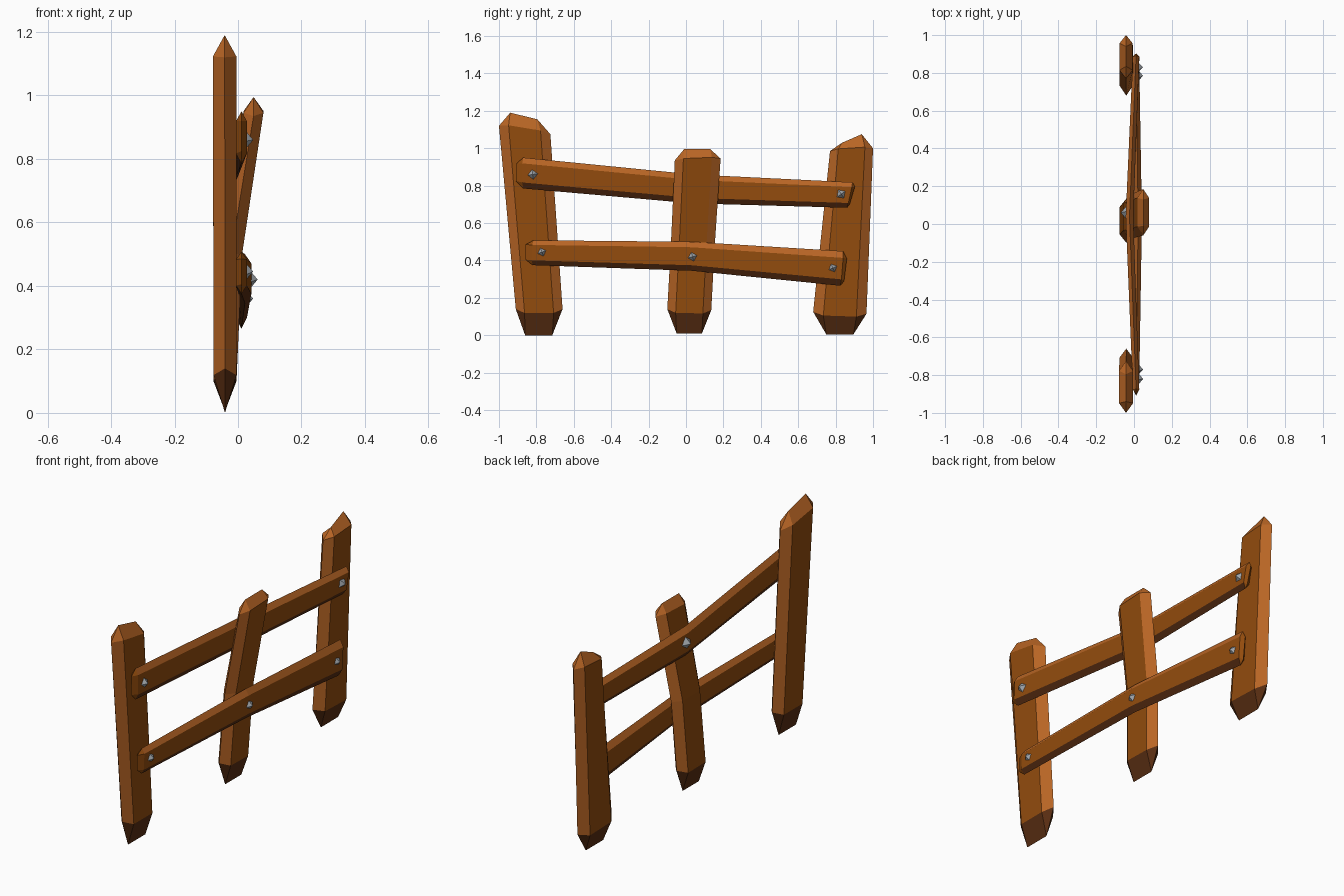
import bpy, bmesh, math
from mathutils import Vector, Matrix

if "Cube" in bpy.data.objects:
    bpy.data.objects.remove(bpy.data.objects["Cube"])


def material(name, rgb):
    m = bpy.data.materials.new(name)
    m.diffuse_color = (*rgb, 1)
    m.use_nodes = True
    m.node_tree.nodes["Principled BSDF"].inputs["Base Color"].default_value = m.diffuse_color
    return m


woods = [material("mid_brown_wood", (0.29, 0.072, 0.004)),
         material("light_brown_wood", (0.48, 0.13, 0.018)),
         material("dark_brown_wood", (0.10, 0.027, 0.006))]
MID, LIGHT, DARK = range(3)
iron = material("grey_iron", (0.36, 0.39, 0.42))

# Colours: the two narrow sides along edge a, along edge b, start wedge, end wedge
POST = (LIGHT, LIGHT, DARK, LIGHT)
RAIL = (DARK, LIGHT, MID, MID)


def finish(name, bm, mats):
    bmesh.ops.recalc_face_normals(bm, faces=bm.faces[:])
    me = bpy.data.meshes.new(name)
    bm.to_mesh(me)
    bm.free()
    for m in mats:
        me.materials.append(m)
    ob = bpy.data.objects.new(name, me)
    bpy.context.collection.objects.link(ob)


def plank(name, colours, start, stations, end):
    """Six-sided plank: each station is (x, half thickness, edge a, edge b) with
    edges as (y, z); start and end are the two (y, z) points of the end ridges."""
    side_a, side_b, col_start, col_end = colours
    side_cols = (side_a, MID, side_b, side_b, MID, side_a)
    bm = bmesh.new()
    rings = []
    last = len(stations) - 1
    for i, (x, h, a, b) in enumerate(stations):
        a, b = Vector(a), Vector(b)
        push = Vector((0, 0))
        if i in (0, last):
            ridge = start if i == 0 else end
            push = ((Vector(ridge[0]) + Vector(ridge[1])) / 2 - (a + b) / 2) * 0.15
        fa, fb = a.lerp(b, 0.19) + push, a.lerp(b, 0.81) + push
        pts = [(x, a), (x + h, fa), (x + h, fb), (x, b), (x - h, fb), (x - h, fa)]
        rings.append([bm.verts.new((px, p[0], p[1])) for px, p in pts])
    for r, s in zip(rings, rings[1:]):
        for k in range(6):
            n = (k + 1) % 6
            bm.faces.new((r[k], r[n], s[n], s[k])).material_index = side_cols[k]
    # wedge-shaped ends
    for r, ridge, x, col in ((rings[0], start, stations[0][0], col_start),
                             (rings[-1], end, stations[-1][0], col_end)):
        p, q = [bm.verts.new((x, y, z)) for y, z in ridge]
        for f in ((r[0], r[1], p), (r[5], r[0], p), (r[1], r[2], q, p),
                  (r[2], r[3], q), (r[3], r[4], q), (r[4], r[5], p, q)):
            bm.faces.new(f).material_index = col
    finish(name, bm, woods)


# Posts, from the bottom wedge up
plank("left_post", POST, [(-0.86, 0), (-0.715, 0)],
      [(-0.041, 0.036, (-0.91, 0.14), (-0.66, 0.14)),
       (-0.042, 0.037, (-1.0, 1.12), (-0.725, 1.075))],
      [(-0.94, 1.19), (-0.795, 1.155)])
plank("middle_post", POST, [(-0.05, 0.01), (0.085, 0.01)],
      [(-0.04, 0.036, (-0.10, 0.14), (0.135, 0.135)),
       (-0.022, 0.035, (-0.08, 0.50), (0.155, 0.50)),
       (0.049, 0.031, (-0.06, 0.935), (0.185, 0.945))],
      [(-0.01, 0.995), (0.13, 0.995)])
plank("right_post", POST, [(0.75, 0.005), (0.895, 0.005)],
      [(-0.041, 0.036, (0.68, 0.125), (0.965, 0.115)),
       (-0.042, 0.035, (0.77, 0.985), (1.0, 1.0))],
      [(0.835, 1.03), (0.94, 1.075)])

# Rails, from left to right, woven behind and in front of the middle post
plank("upper_rail", RAIL, [(-0.91, 0.825), (-0.905, 0.92)],
      [(0.011, 0.017, (-0.87, 0.785), (-0.87, 0.95)),
       (-0.024, 0.020, (0.04, 0.705), (0.04, 0.86)),
       (0.011, 0.017, (0.86, 0.682), (0.89, 0.818))],
      [(0.875, 0.70), (0.903, 0.795)])
plank("lower_rail", RAIL, [(-0.858, 0.405), (-0.858, 0.485)],
      [(0.011, 0.017, (-0.82, 0.375), (-0.815, 0.508)),
       (0.022, 0.020, (0.03, 0.345), (0.03, 0.50)),
       (0.011, 0.017, (0.825, 0.265), (0.84, 0.45))],
      [(0.845, 0.29), (0.86, 0.41)])

# Pointed square nail heads: (name, x of base, y, z, direction, turn)
for name, x, y, z, d, turn in (
        ("upper_left_nail", 0.02, -0.82, 0.86, 1, 8),
        ("upper_middle_nail", -0.042, 0.06, 0.785, -1, 10),
        ("upper_right_nail", 0.02, 0.83, 0.755, 1, 35),
        ("lower_left_nail", 0.02, -0.77, 0.445, 1, 20),
        ("lower_middle_nail", 0.034, 0.035, 0.42, 1, 15),
        ("lower_right_nail", 0.02, 0.785, 0.36, 1, 25)):
    bm = bmesh.new()
    mat = (Matrix.Translation((x + d * 0.014, y, z))
           @ Matrix.Rotation(d * math.pi / 2, 4, 'Y')
           @ Matrix.Rotation(math.radians(turn), 4, 'Z'))
    bmesh.ops.create_cone(bm, cap_ends=True, segments=4, radius1=0.034, radius2=0,
                          depth=0.028, matrix=mat)
    finish(name, bm, [iron])
